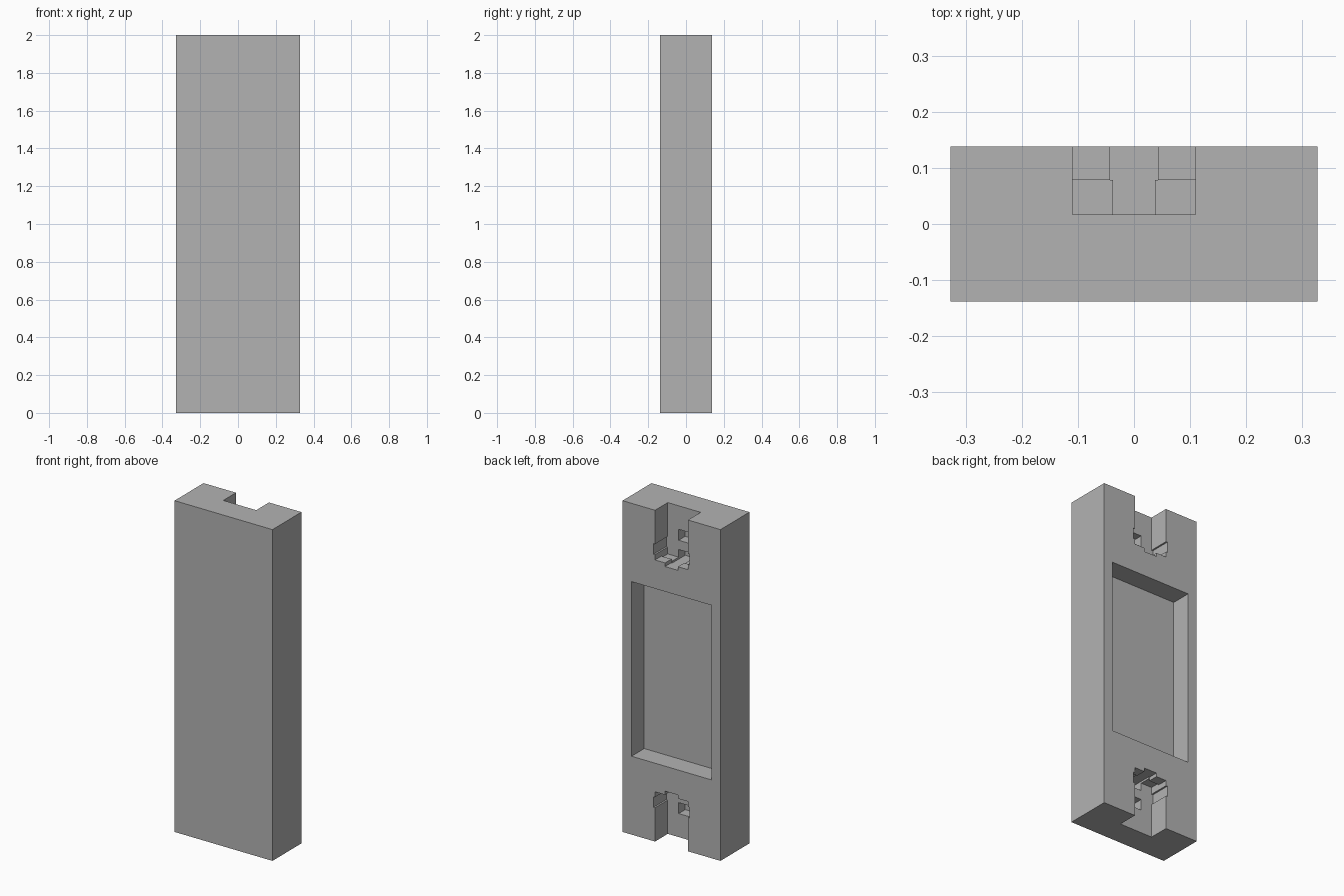
import bpy
from mathutils import Vector

cube = bpy.data.objects.get("Cube")
if cube:
    bpy.data.objects.remove(cube, do_unlink=True)

W, D, H = 0.327, 0.1385, 2.0      # half width, half depth, height
FLOOR = 0.017                     # y of the recess floors
OUT = D + 0.05                    # cutters run past the open back

grey = bpy.data.materials.new("plain_grey")
grey.use_nodes = True
colour = (0.45, 0.45, 0.45, 1)
grey.diffuse_color = colour
grey.node_tree.nodes["Principled BSDF"].inputs["Base Color"].default_value = colour


def box(name, x0, x1, y0, y1, z0, z1):
    bpy.ops.mesh.primitive_cube_add(size=1)
    ob = bpy.context.object
    ob.name = name
    lo, hi = Vector((x0, y0, z0)), Vector((x1, y1, z1))
    for v in ob.data.vertices:
        v.co = (lo + hi) / 2 + v.co * (hi - lo)
    return ob


body = box("body", -W, W, -D, D, 0, H)
body.data.materials.append(grey)


def cut(name, *bounds):
    cutter = box(name, *bounds)
    cutter.hide_render = True
    cutter.data.materials.append(grey)
    mod = body.modifiers.new(name, "BOOLEAN")
    mod.operation = "DIFFERENCE"
    mod.solver = "EXACT"
    mod.object = cutter
    bpy.context.view_layer.objects.active = body
    bpy.ops.object.modifier_apply(modifier=mod.name)
    bpy.data.objects.remove(cutter, do_unlink=True)


def cut_end(name, x, y0, y1, low, high):
    """Cut the same box at both ends; low and high are distances from the end."""
    cut(name + "_bottom", -x, x, y0, y1, low, high)
    cut(name + "_top", -x, x, y0, y1, H - high, H - low)


# Large rectangular recess in the back
cut("panel_recess", -0.267, 0.267, FLOOR, OUT, 0.473, 1.527)

# Open slots at both ends, with a stepped inner end
cut_end("slot", 0.11, FLOOR, OUT, -0.05, 0.30)
cut_end("slot_inner_step", 0.11, FLOOR, 0.078, 0.25, 0.31)
cut_end("slot_groove_back", 0.043, 0.078, OUT, 0.25, 0.322)
cut_end("slot_groove_front", 0.037, FLOOR, 0.09, 0.25, 0.322)

# Shallow catch grooves in the slot side walls
cut_end("catch_groove", 0.12, FLOOR, OUT, 0.204, 0.268)

# Pairs of pockets sunk into each slot floor
cut_end("outer_pocket", 0.037, -0.045, 0.05, 0.142, 0.208)
cut_end("inner_pocket", 0.037, -0.045, 0.05, 0.264, 0.322)
